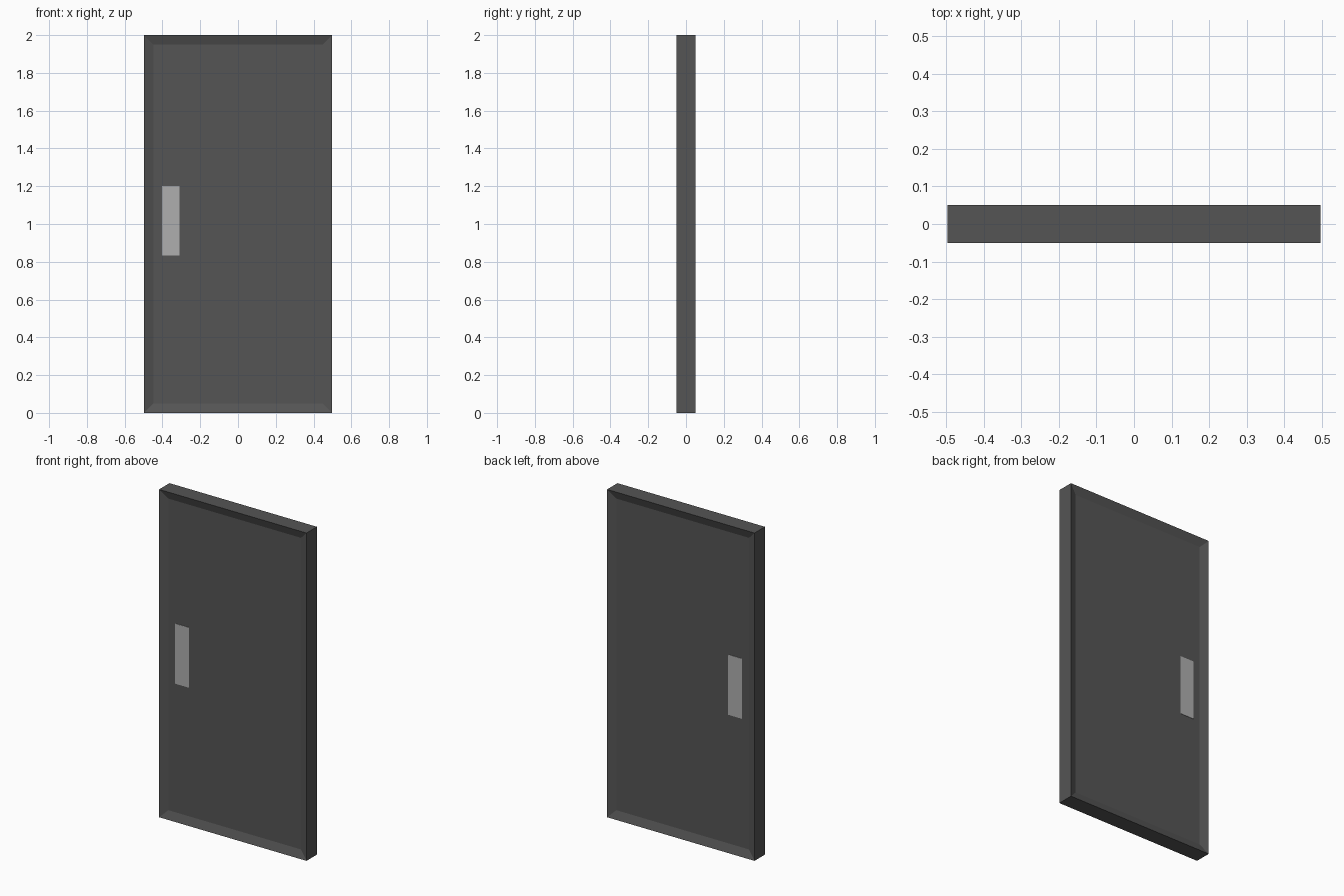
import bpy, bmesh

if "Cube" in bpy.data.objects:
    bpy.data.objects.remove(bpy.data.objects["Cube"])

W, D, H = 0.995, 0.10, 2.0
BORDER, RECESS = 0.07, 0.018


def material(name, value):
    mat = bpy.data.materials.new(name)
    mat.diffuse_color = (value, value, value, 1)
    mat.use_nodes = True
    mat.node_tree.nodes["Principled BSDF"].inputs["Base Color"].default_value = mat.diffuse_color
    return mat


def box(name, size, center, mat, edit=None):
    bm = bmesh.new()
    bmesh.ops.create_cube(bm, size=1)
    bmesh.ops.scale(bm, vec=size, verts=bm.verts)
    bmesh.ops.translate(bm, vec=center, verts=bm.verts)
    bm.normal_update()
    if edit:
        edit(bm)
    mesh = bpy.data.meshes.new(name)
    bm.to_mesh(mesh)
    bm.free()
    mesh.materials.append(mat)
    obj = bpy.data.objects.new(name, mesh)
    bpy.context.collection.objects.link(obj)
    return obj


def recess_panels(bm):
    # Inset the front and back faces, then push the panels inwards
    faces = [f for f in bm.faces if abs(f.normal.y) > 0.9]
    bmesh.ops.inset_individual(bm, faces=faces, thickness=BORDER)
    for f in faces:
        for v in f.verts:
            v.co.y -= RECESS if v.co.y > 0 else -RECESS


dark = material("dark_grey", 0.09)
light = material("light_grey", 0.43)

# Door leaf with a raised border on both sides
box("door", (W, D, H), (0, 0, H / 2), dark, recess_panels)

# Flat push plates lying on the recessed panels
for name, side in (("front_push_plate", -1), ("back_push_plate", 1)):
    box(name, (0.093, 0.002, 0.367), (-0.355, side * (D / 2 - RECESS + 0.001), 1.018), light)
